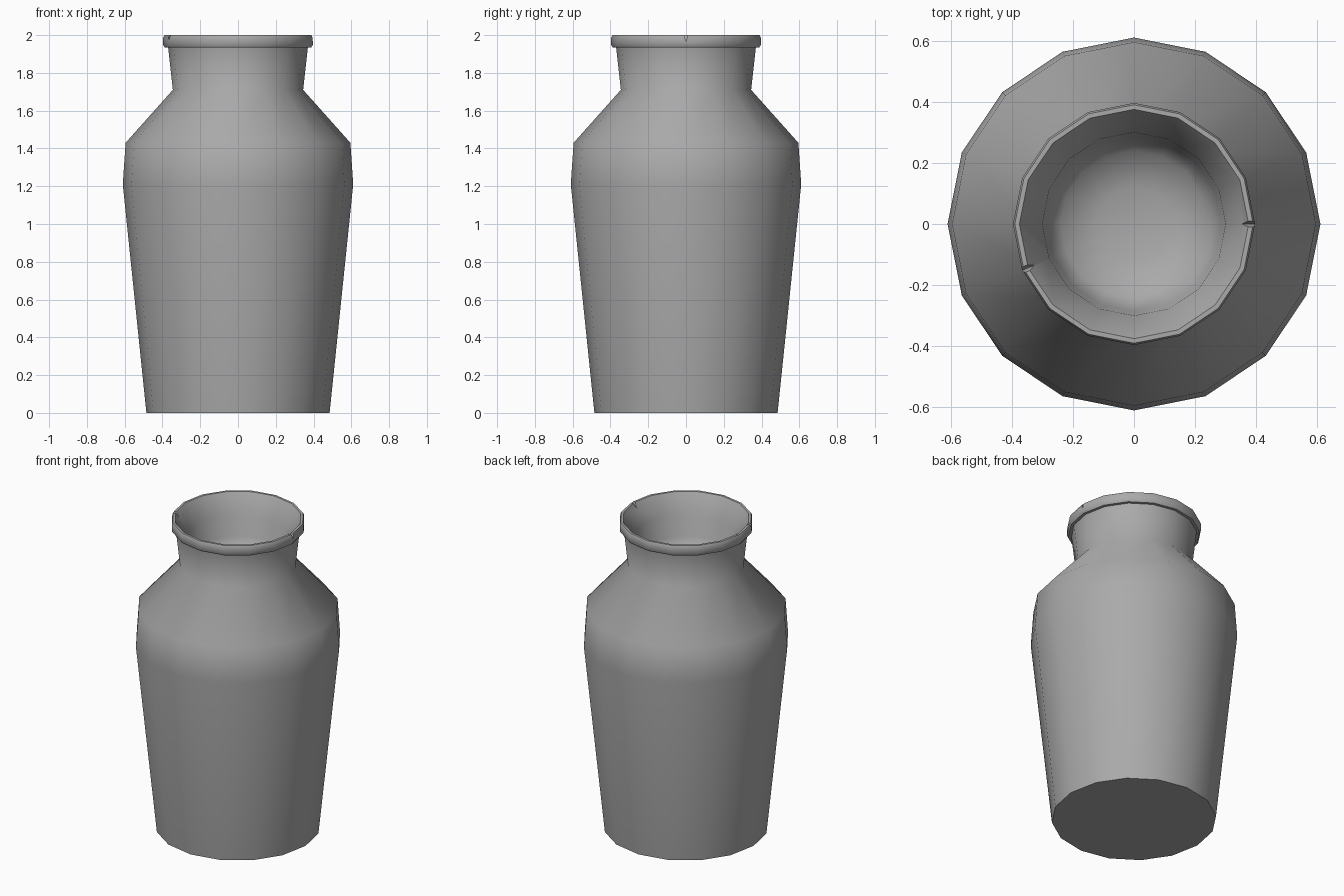
import bpy, bmesh, math
from mathutils import Vector

cube = bpy.data.objects.get("Cube")
if cube:
    bpy.data.objects.remove(cube, do_unlink=True)

SIDES = 16

clay = bpy.data.materials.new("grey clay")
clay.use_nodes = True
colour = (0.4, 0.4, 0.4, 1)
clay.diffuse_color = colour
clay.node_tree.nodes["Principled BSDF"].inputs["Base Color"].default_value = colour


def add_object(name, bm):
    bmesh.ops.recalc_face_normals(bm, faces=bm.faces)
    mesh = bpy.data.meshes.new(name)
    bm.to_mesh(mesh)
    bm.free()
    mesh.materials.append(clay)
    ob = bpy.data.objects.new(name, mesh)
    bpy.context.collection.objects.link(ob)
    return ob


def lathe(name, profile):
    """Spin a (radius, height) profile and cap both ends."""
    bm = bmesh.new()
    rings = []
    for r, z in profile:
        rings.append([bm.verts.new((r * math.cos(a), r * math.sin(a), z))
                      for a in (math.tau * i / SIDES for i in range(SIDES))])
    for low, high in zip(rings, rings[1:]):
        for i in range(SIDES):
            j = (i + 1) % SIDES
            bm.faces.new((low[i], low[j], high[j], high[i]))
    bm.faces.new(rings[0])
    bm.faces.new(rings[-1])
    return add_object(name, bm)


def notch_cutter(name, angle, radius):
    """Small V-shaped wedge lying across the rim."""
    bm = bmesh.new()
    out = Vector((math.cos(angle), math.sin(angle), 0))
    side = Vector((-out.y, out.x, 0))
    ends = []
    for r in (radius - 0.05, radius + 0.05):
        ends.append([bm.verts.new(out * r + side * s + Vector((0, 0, z)))
                     for s, z in ((-0.016, 2.02), (0.016, 2.02), (0, 1.965))])
    bm.faces.new(ends[0])
    bm.faces.new(ends[1])
    for i in range(3):
        j = (i + 1) % 3
        bm.faces.new((ends[0][i], ends[0][j], ends[1][j], ends[1][i]))
    ob = add_object(name, bm)
    ob.hide_render = True
    ob.hide_set(True)
    return ob


# Jar: base, body, shoulder, neck, rim, flared mouth and hollow
jar = lathe("jar", [
    (0.485, 0), (0.61, 1.21), (0.595, 1.43), (0.345, 1.71),
    (0.37, 1.935), (0.388, 1.935), (0.396, 1.947), (0.396, 1.988),
    (0.39, 2.0), (0.375, 2.0),
    (0.30, 1.88), (0.285, 1.75), (0.24, 1.68), (0.12, 1.64)])

# Chips in the rim
for label, angle, radius in (("left", 0, 0.39),
                             ("right", math.radians(202.5), 0.39)):
    cut = jar.modifiers.new(label + " chip", "BOOLEAN")
    cut.operation = "DIFFERENCE"
    cut.solver = "EXACT"
    cut.object = notch_cutter(label + "_chip_cutter", angle, radius)

# Smooth body with crisp rim and base
bpy.ops.object.select_all(action="DESELECT")
jar.select_set(True)
bpy.context.view_layer.objects.active = jar
for mod in list(jar.modifiers):
    bpy.ops.object.modifier_apply(modifier=mod.name)
bpy.ops.object.shade_smooth_by_angle(angle=math.radians(50))
for ob in [o for o in bpy.data.objects if o.name.endswith("_chip_cutter")]:
    bpy.data.objects.remove(ob, do_unlink=True)
